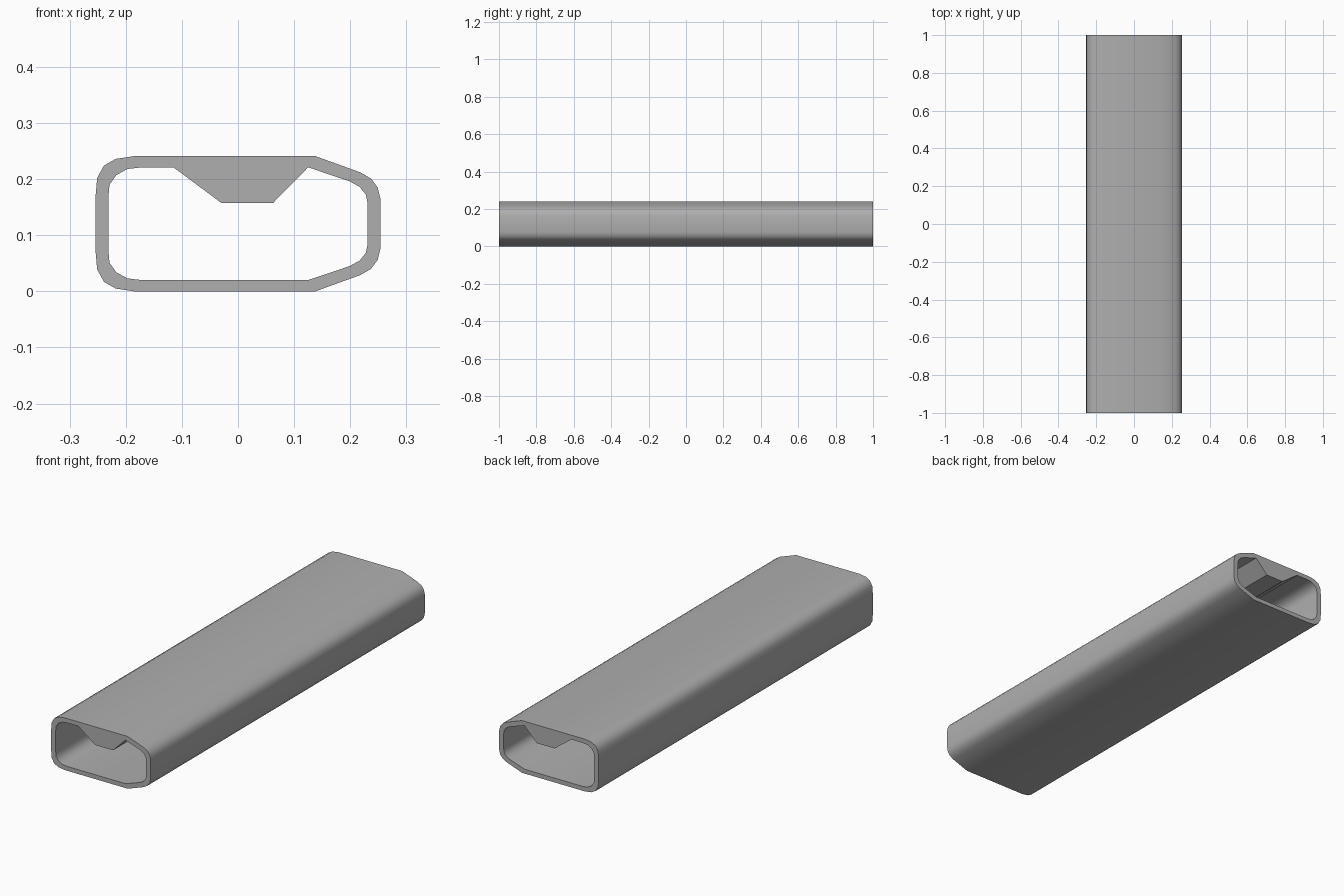
import bpy, bmesh, math

if "Cube" in bpy.data.objects:
    bpy.data.objects.remove(bpy.data.objects["Cube"])

MID = 0.1205  # mirror height of the cross-section


def mirrored(upper):
    """Close an upper half outline by mirroring it about mid height."""
    return upper + [(x, 2 * MID - z) for x, z in reversed(upper)]


# upper half outlines, left to right
outer = [(-0.254, 0.168), (-0.251, 0.202), (-0.239, 0.224), (-0.218, 0.236),
         (-0.185, 0.241), (0.138, 0.241), (0.218, 0.212), (0.237, 0.201),
         (0.249, 0.185), (0.254, 0.164)]
inner = [(-0.231, 0.168), (-0.229, 0.190), (-0.217, 0.207), (-0.197, 0.218),
         (-0.171, 0.221), (0.125, 0.221), (0.199, 0.196), (0.217, 0.186),
         (0.228, 0.172), (0.231, 0.157)]

# inner outline with the wedge hanging from the ceiling
rib = [(-0.115, 0.221), (-0.029, 0.157), (0.062, 0.157)]
hollow = mirrored(inner)
hollow[5:5] = rib

# extruded tube profile
curve = bpy.data.curves.new("tube_profile", 'CURVE')
curve.dimensions = '2D'
curve.fill_mode = 'BOTH'
curve.extrude = 1.0
for pts in (mirrored(outer), hollow):
    spline = curve.splines.new('POLY')
    spline.points.add(len(pts) - 1)
    for p, (x, z) in zip(spline.points, pts):
        p.co = (x, z, 0, 1)
    spline.use_cyclic_u = True

tube = bpy.data.objects.new("hollow_tube", curve)
bpy.context.collection.objects.link(tube)
tube.rotation_euler.x = math.pi / 2
bpy.context.view_layer.objects.active = tube
tube.select_set(True)
bpy.ops.object.convert(target='MESH')
bpy.ops.object.transform_apply(location=False, rotation=True, scale=False)

# weld caps to walls and smooth the rounded sides
bm = bmesh.new()
bm.from_mesh(tube.data)
bmesh.ops.remove_doubles(bm, verts=bm.verts, dist=0.0005)
bmesh.ops.recalc_face_normals(bm, faces=bm.faces)
bm.to_mesh(tube.data)
bm.free()
bpy.ops.object.shade_smooth_by_angle(angle=math.radians(34))

# dark grey finish
grey = bpy.data.materials.new("dark_grey")
grey.diffuse_color = (0.43, 0.43, 0.43, 1)
grey.use_nodes = True
grey.node_tree.nodes["Principled BSDF"].inputs["Base Color"].default_value = grey.diffuse_color
tube.data.materials.clear()
tube.data.materials.append(grey)
